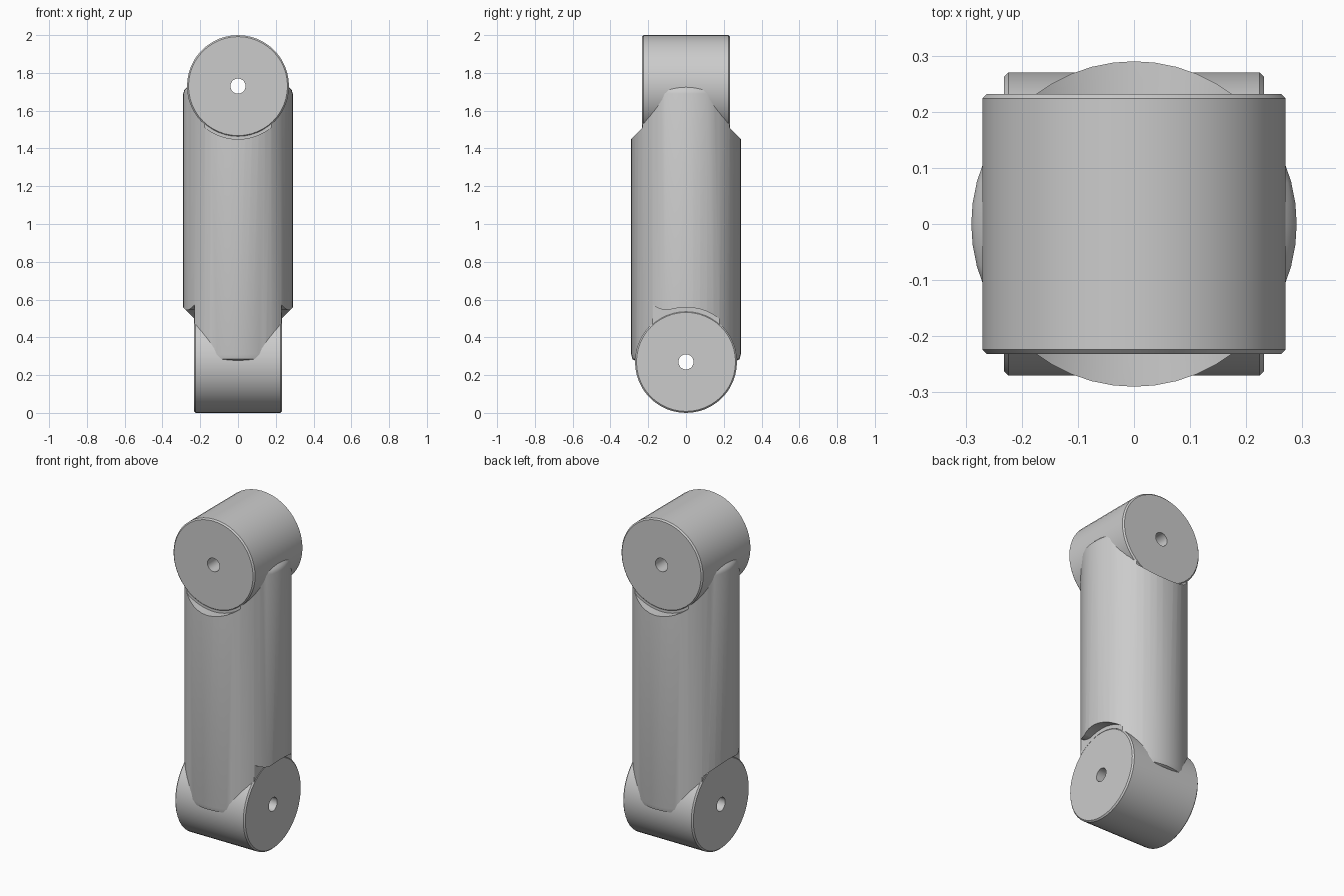
import bpy, bmesh, math
from mathutils import Matrix

if "Cube" in bpy.data.objects:
    bpy.data.objects.remove(bpy.data.objects["Cube"])

SEG = 48
TO_Y = Matrix.Rotation(math.radians(90), 4, 'X')
TO_X = Matrix.Rotation(math.radians(90), 4, 'Y')


def make(name, bm, matrix):
    bmesh.ops.transform(bm, matrix=matrix, verts=bm.verts)
    bmesh.ops.recalc_face_normals(bm, faces=bm.faces)
    mesh = bpy.data.meshes.new(name)
    bm.to_mesh(mesh)
    bm.free()
    obj = bpy.data.objects.new(name, mesh)
    bpy.context.collection.objects.link(obj)
    return obj


def lathe(name, profile, matrix, closed=False):
    """Spin (radius, z) points round z; open profiles get capped ends."""
    bm = bmesh.new()
    rings = [[bm.verts.new((r * math.cos(2 * math.pi * i / SEG),
                            r * math.sin(2 * math.pi * i / SEG), z))
              for i in range(SEG)] for r, z in profile]
    pairs = list(zip(rings, rings[1:]))
    if closed:
        pairs.append((rings[-1], rings[0]))
    else:
        bm.faces.new(rings[0])
        bm.faces.new(rings[-1])
    for a, b in pairs:
        for i in range(SEG):
            j = (i + 1) % SEG
            bm.faces.new((a[i], a[j], b[j], b[i]))
    return make(name, bm, matrix)


def activate(obj):
    bpy.ops.object.select_all(action='DESELECT')
    obj.select_set(True)
    bpy.context.view_layer.objects.active = obj


def cut(obj, cutter):
    cutter.hide_render = True
    mod = obj.modifiers.new("cut", 'BOOLEAN')
    mod.operation = 'DIFFERENCE'
    mod.solver = 'EXACT'
    mod.object = cutter
    activate(obj)
    bpy.ops.object.modifier_apply(modifier=mod.name)
    bpy.data.objects.remove(cutter)


def smooth(obj):
    activate(obj)
    bpy.ops.object.shade_smooth_by_angle(angle=math.radians(30))


# Upright limb with bevelled rims
limb = lathe("limb_tube", [(0.27, 0.278), (0.284, 0.285), (0.29, 0.31),
                           (0.29, 1.69), (0.284, 1.71), (0.27, 1.724)],
             Matrix.Identity(4))

# Crossed joint barrels, each drilled through and seated in the limb
R, H, B, HOLE = 0.27, 0.232, 0.008, 0.04
for name, z, turn, gap in (("top_joint", 1.73, TO_Y, 0.281),
                           ("bottom_joint", 0.27, TO_X, 0.289)):
    place = Matrix.Translation((0, 0, z)) @ turn
    seat = lathe("seat_cutter", [(gap, -0.4), (gap, -H + 0.002), (R - 0.004, -H + 0.002),
                                 (R - 0.004, H - 0.002), (gap, H - 0.002), (gap, 0.4)], place)
    cut(limb, seat)
    barrel = lathe(name, [(HOLE, -H), (R - B, -H), (R, -H + B),
                          (R, H - B), (R - B, H), (HOLE, H)], place, closed=True)
    smooth(barrel)

# Small relief notches above the bottom joint, on both ends
outline = [(-0.175, 0.42), (-0.175, 0.572), (-0.15, 0.555), (-0.12, 0.545),
           (-0.09, 0.544), (-0.05, 0.55), (-0.05, 0.42)]
for side in (1, -1):
    bm = bmesh.new()
    face = bm.faces.new([bm.verts.new((side * 0.23, y, z)) for y, z in outline])
    ext = bmesh.ops.extrude_face_region(bm, geom=[face])
    bmesh.ops.translate(bm, vec=(side * 0.1, 0, 0),
                        verts=[v for v in ext["geom"] if isinstance(v, bmesh.types.BMVert)])
    if len(bm.faces) == len(outline) + 1:
        bm.faces.new([v for v in bm.verts][:len(outline)])
    cut(limb, make("notch_cutter", bm, Matrix.Identity(4)))
smooth(limb)
